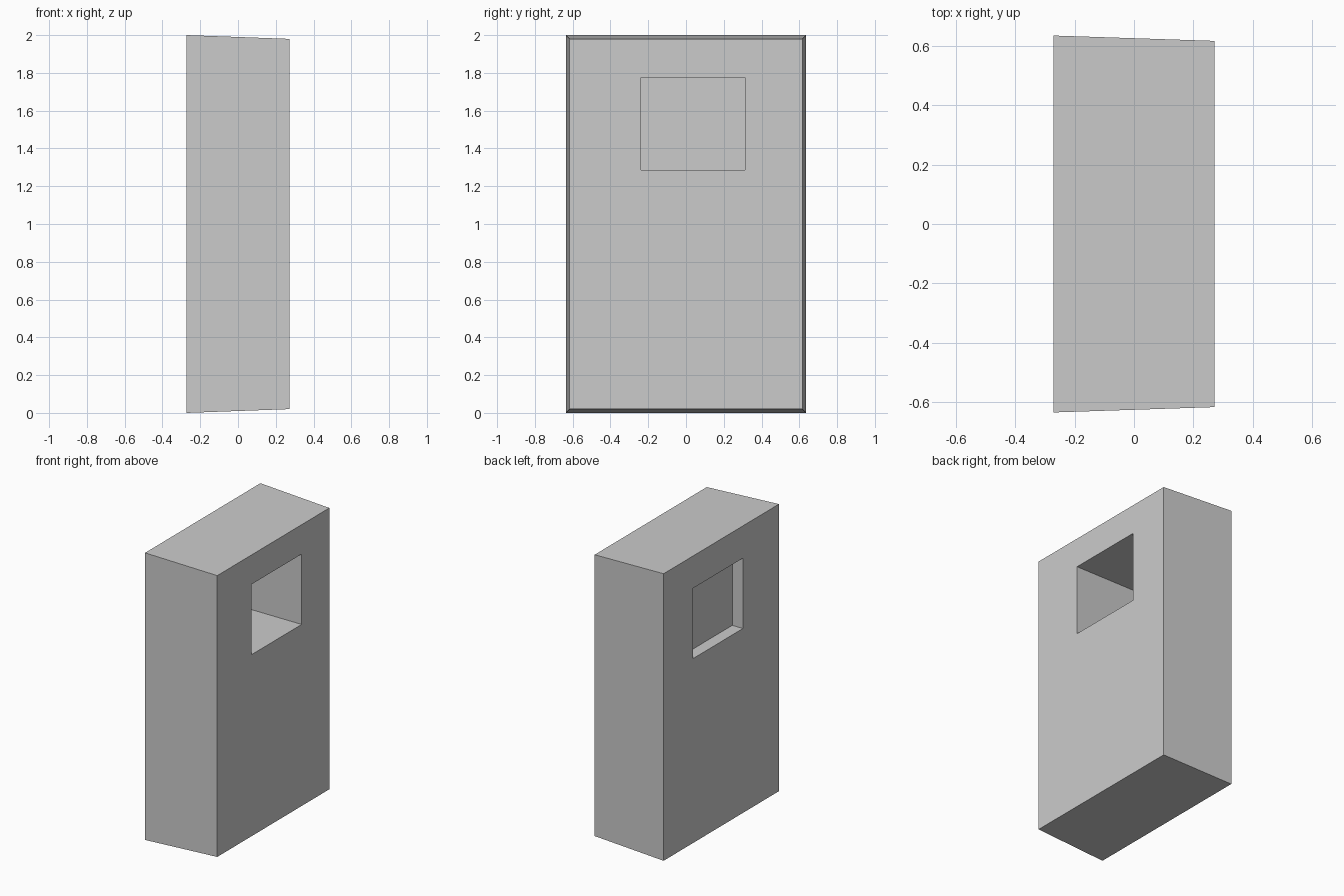
import bpy, bmesh

if "Cube" in bpy.data.objects:
    bpy.data.objects.remove(bpy.data.objects["Cube"])

X = 0.272                                   # half depth
HOLE = (-0.238, 0.312, 1.285, 1.775)        # window opening: y0, y1, z0, z1


def make_object(name, bm):
    mesh = bpy.data.meshes.new(name)
    bm.to_mesh(mesh)
    bm.free()
    obj = bpy.data.objects.new(name, mesh)
    bpy.context.collection.objects.link(obj)
    return obj


def rect(bm, x, y0, y1, z0, z1):
    return [bm.verts.new((x, y, z)) for y, z in ((y0, z0), (y1, z0), (y1, z1), (y0, z1))]


# Tapered slab with a rectangular tunnel through it: four loops joined in a ring
bm = bmesh.new()
loops = [
    rect(bm, -X, -0.635, 0.635, 0.0, 2.0),
    rect(bm, X, -0.617, 0.617, 0.02, 1.98),
    rect(bm, X, *HOLE),
    rect(bm, -X, *HOLE),
]
for i, a in enumerate(loops):
    b = loops[(i + 1) % 4]
    for j in range(4):
        k = (j + 1) % 4
        bm.faces.new((a[j], a[k], b[k], b[j]))
bmesh.ops.recalc_face_normals(bm, faces=bm.faces)
make_object("door_slab", bm)

# Thin pane closing the tunnel, slightly recessed from the wide face
bm = bmesh.new()
bm.faces.new(reversed(rect(bm, -0.19, *HOLE)))
make_object("window_pane", bm)
